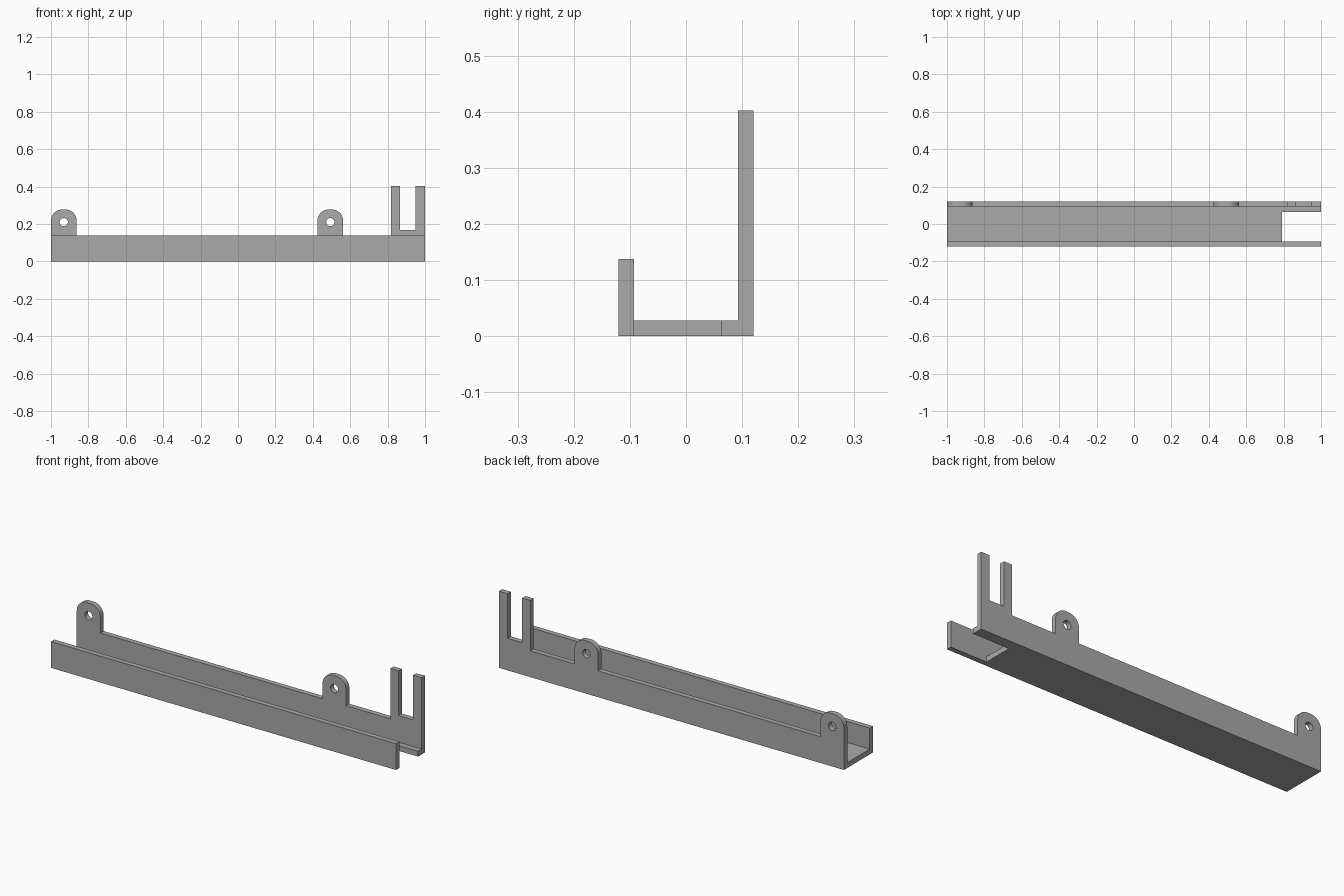
import bpy, bmesh, math
from math import radians

cube = bpy.data.objects.get("Cube")
if cube:
    bpy.data.objects.remove(cube, do_unlink=True)

grey = bpy.data.materials.new("plain grey")
grey.use_nodes = True
grey.diffuse_color = (0.4, 0.4, 0.4, 1)
grey.node_tree.nodes["Principled BSDF"].inputs["Base Color"].default_value = (0.4, 0.4, 0.4, 1)

HALF_W, WALL, FLOOR, RIM = 0.12, 0.027, 0.028, 0.138
TAB_R, TAB_W, TAB_TOP = 0.058, 0.137, 0.277


def arc(cx, cy, r, start, end, steps):
    return [(cx + r * math.cos(radians(start + (end - start) * i / steps)),
             cy + r * math.sin(radians(start + (end - start) * i / steps)))
            for i in range(steps + 1)]


def plate(name, loops, thickness):
    """Extruded flat plate; the first loop is the outline, the rest are holes."""
    curve = bpy.data.curves.new(name, "CURVE")
    curve.dimensions = "2D"
    curve.fill_mode = "BOTH"
    curve.extrude = thickness / 2
    for loop in loops:
        spline = curve.splines.new("POLY")
        spline.points.add(len(loop) - 1)
        for point, (u, v) in zip(spline.points, loop):
            point.co = (u, v, 0, 1)
        spline.use_cyclic_u = True
    obj = bpy.data.objects.new(name, curve)
    bpy.context.collection.objects.link(obj)
    bpy.ops.object.select_all(action="DESELECT")
    obj.select_set(True)
    bpy.context.view_layer.objects.active = obj
    bpy.ops.object.convert(target="MESH")
    obj = bpy.context.object
    bm = bmesh.new()
    bm.from_mesh(obj.data)
    bmesh.ops.remove_doubles(bm, verts=bm.verts, dist=1e-5)
    bmesh.ops.recalc_face_normals(bm, faces=bm.faces)
    bm.to_mesh(obj.data)
    bm.free()
    obj.data.materials.clear()
    obj.data.materials.append(grey)
    bpy.ops.object.shade_smooth_by_angle(angle=radians(30))
    return obj


def upright(obj, y):
    obj.rotation_euler.x = radians(90)
    obj.location.y = y


def tab(left):
    """Rounded ear above the rim, traced from right to left."""
    right, cy = left + TAB_W, TAB_TOP - TAB_R
    return ([(right, RIM)] + arc(right - TAB_R, cy, TAB_R, 0, 90, 10)
            + arc(left + TAB_R, cy, TAB_R, 90, 180, 10) + [(left, RIM)])


# Back wall with fork prongs and two drilled mounting tabs
tabs = [0.425, -1.0]
fork = [(1, 0.402), (0.95, 0.402), (0.95, 0.168), (0.866, 0.168),
        (0.866, 0.402), (0.818, 0.402), (0.818, RIM)]
outline = [(-1, 0), (1, 0)] + fork + tab(tabs[0]) + tab(tabs[1])[:-1]
holes = [arc(x + TAB_W / 2, 0.21, 0.022, 0, 345, 23) for x in tabs]
upright(plate("back_wall", [outline] + holes, WALL), HALF_W - WALL / 2)

# Front wall
upright(plate("front_wall", [[(-1, 0), (1, 0), (1, RIM), (-1, RIM)]], WALL),
        -HALF_W + WALL / 2)

# Floor, notched at the fork end
inner = HALF_W - WALL
floor = plate("channel_floor", [[(-1, -inner), (0.79, -inner), (0.79, 0.063),
                                 (1, 0.063), (1, inner), (-1, inner)]], FLOOR)
floor.location.z = FLOOR / 2
